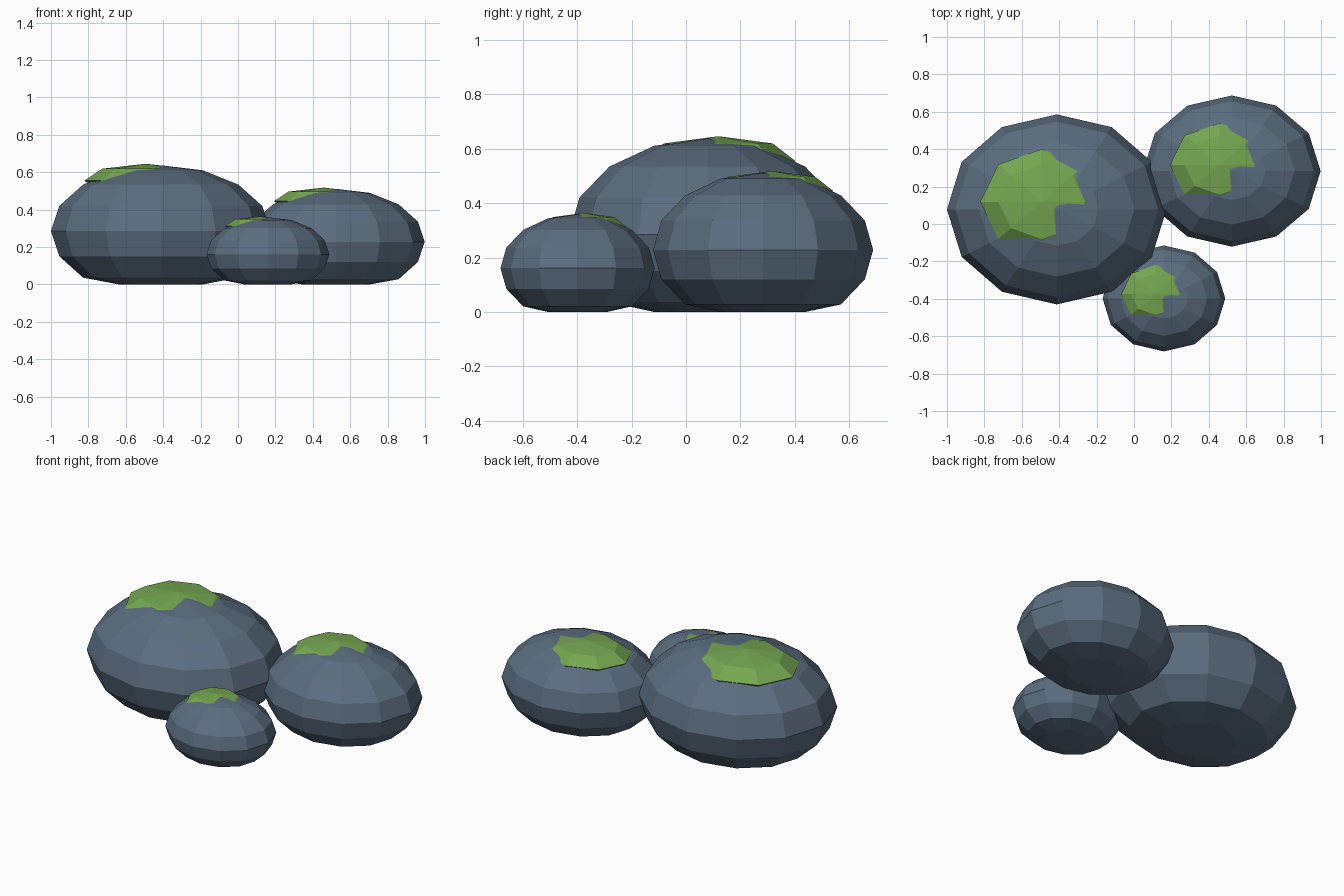
import bpy, bmesh
from mathutils import Matrix, Vector

if "Cube" in bpy.data.objects:
    bpy.data.objects.remove(bpy.data.objects["Cube"])


def material(name, rgb):
    m = bpy.data.materials.new(name)
    m.diffuse_color = (*rgb, 1)
    m.use_nodes = True
    m.node_tree.nodes["Principled BSDF"].inputs["Base Color"].default_value = m.diffuse_color
    return m


stone = material("slate_stone", (0.105, 0.155, 0.215))
moss = material("moss_green", (0.175, 0.385, 0.08))


def ellipsoid(name, mat, centre, radii, segments, rings):
    """Flat-faced squashed sphere whose underside is flattened on the ground."""
    bm = bmesh.new()
    bmesh.ops.create_uvsphere(bm, u_segments=segments, v_segments=rings, radius=1)
    bm.transform(Matrix.Translation(centre) @ Matrix.Diagonal((*radii, 1)))
    for v in bm.verts:
        v.co.z = max(v.co.z, 0)
    bmesh.ops.recalc_face_normals(bm, faces=bm.faces)
    mesh = bpy.data.meshes.new(name)
    bm.to_mesh(mesh)
    bm.free()
    mesh.materials.append(mat)
    obj = bpy.data.objects.new(name, mesh)
    bpy.context.collection.objects.link(obj)
    return obj


# Rocks: centre at the widest ring, and radii
rocks = {
    "large": ((-0.413, 0.078, 0.285), (0.587, 0.508, 0.352)),
    "medium": ((0.523, 0.283, 0.228), (0.475, 0.404, 0.283)),
    "small": ((0.16, -0.398, 0.161), (0.328, 0.283, 0.198)),
}

for size, (centre, radii) in rocks.items():
    c, r = Vector(centre), Vector(radii)
    ellipsoid(size + "_rock", stone, c, r, 12, 8)
    # Moss cap: shallow dome sunk into the rock, shifted to the back left
    cap_centre = c + Vector((-0.137, 0.08, 0.767)) * r
    cap_radii = Vector((0.56, 0.555, 0.256)) * r
    ellipsoid(size + "_moss", moss, cap_centre, cap_radii, 8, 4)
